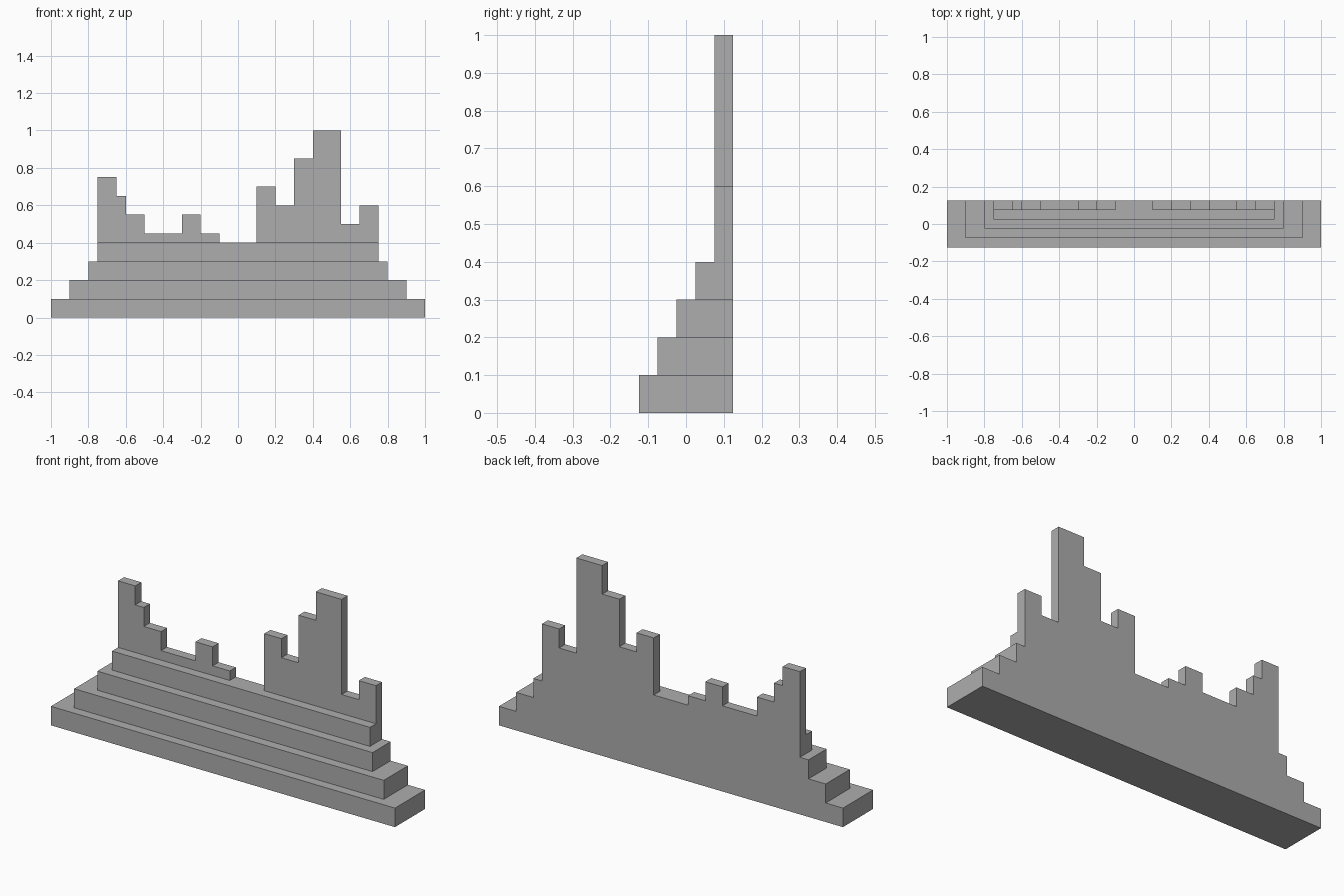
import bpy
import bmesh

cube = bpy.data.objects.get("Cube")
if cube:
    bpy.data.objects.remove(cube, do_unlink=True)

stone = bpy.data.materials.new("grey_stone")
stone.use_nodes = True
GREY = (0.42, 0.42, 0.42, 1)
stone.diffuse_color = GREY
stone.node_tree.nodes["Principled BSDF"].inputs["Base Color"].default_value = GREY

BACK = 0.125   # all parts share one flat back
STEP = 0.1     # tier height


def extrude_profile(name, outline, front):
    """Solid from an x-z outline, running from y = front to the back plane."""
    bm = bmesh.new()
    face = bm.faces.new([bm.verts.new((x, front, z)) for x, z in outline])
    result = bmesh.ops.extrude_face_region(bm, geom=[face])
    moved = [v for v in result["geom"] if isinstance(v, bmesh.types.BMVert)]
    bmesh.ops.translate(bm, verts=moved, vec=(0, BACK - front, 0))
    bmesh.ops.recalc_face_normals(bm, faces=bm.faces)
    mesh = bpy.data.meshes.new(name)
    bm.to_mesh(mesh)
    bm.free()
    mesh.materials.append(stone)
    obj = bpy.data.objects.new(name, mesh)
    bpy.context.scene.collection.objects.link(obj)


def skyline(columns, base):
    """Stepped outline from (x start, x end, top) columns."""
    points = [(columns[0][0], base)]
    for start, end, top in columns:
        points += [(start, top), (end, top)]
    return points + [(columns[-1][1], base)]


# Stepped base: each tier is narrower and set further back
for i, half in enumerate((1.0, 0.9, 0.8, 0.75)):
    tier = [(-half, half, STEP * (i + 1))]
    extrude_profile(f"base_tier_{i + 1}", skyline(tier, STEP * i), -BACK + 0.05 * i)

# Jagged wall, broken by a gap in the middle
right_wall = [(-0.75, -0.65, 0.75), (-0.65, -0.6, 0.65), (-0.6, -0.5, 0.55),
              (-0.5, -0.3, 0.45), (-0.3, -0.2, 0.55), (-0.2, -0.1, 0.45)]
left_wall = [(0.1, 0.2, 0.7), (0.2, 0.3, 0.6), (0.3, 0.4, 0.85),
             (0.4, 0.55, 1.0), (0.55, 0.65, 0.5), (0.65, 0.75, 0.6)]
for name, columns in (("right_wall", right_wall), ("left_wall", left_wall)):
    extrude_profile(name, skyline(columns, 4 * STEP), 0.075)
